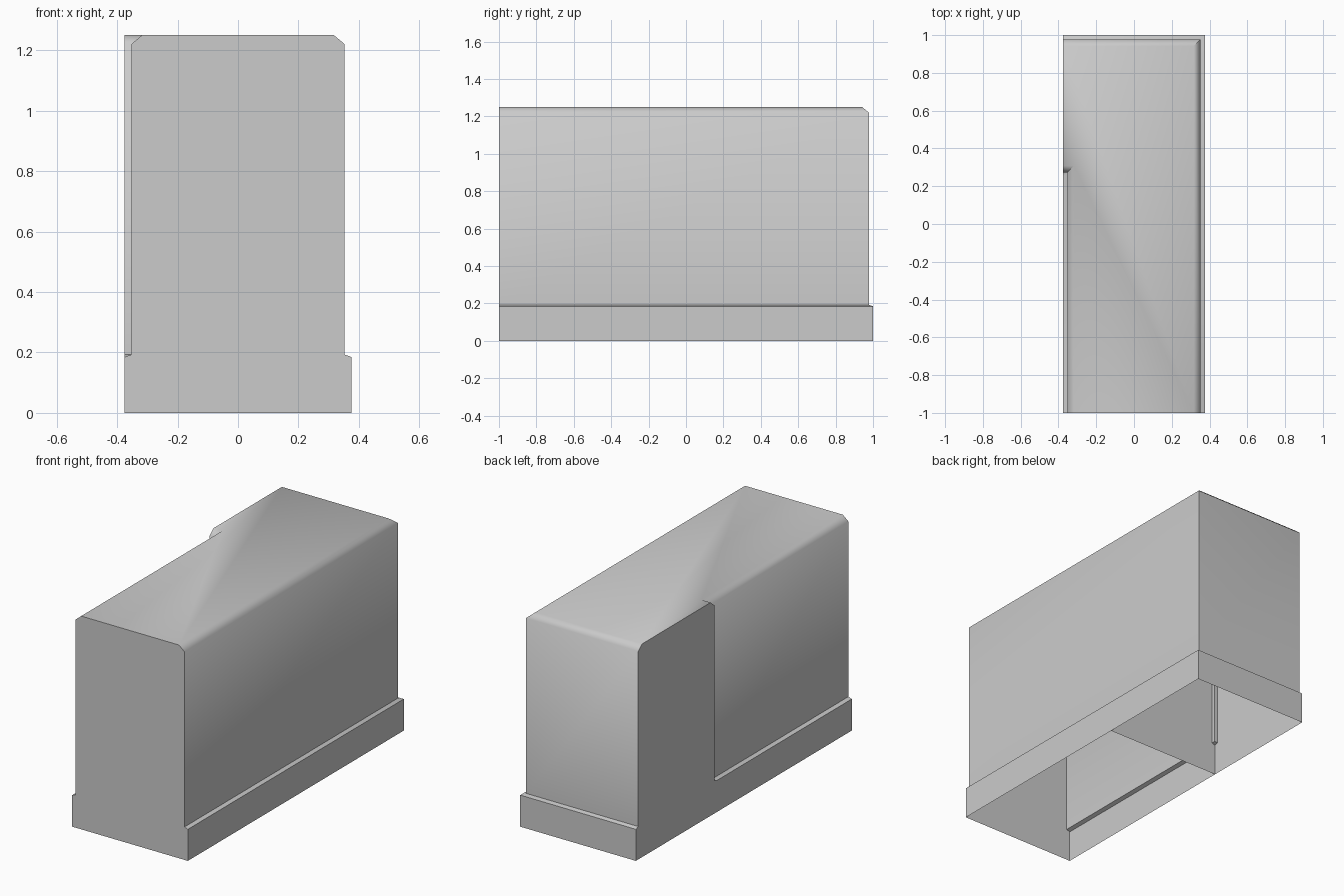
import bpy, bmesh

if "Cube" in bpy.data.objects:
    bpy.data.objects.remove(bpy.data.objects["Cube"])

HW, HL, JOIN = 0.375, 1.0, 0.25   # half width, half length, start of the side junction
# wall profile: (inset from footprint, height)
PROFILE = [(0, 0), (0, 0.185), (0.022, 0.193), (0.022, 1.22), (0.058, 1.25)]


def make_object(name, bm):
    bmesh.ops.remove_doubles(bm, verts=bm.verts, dist=1e-5)
    bmesh.ops.recalc_face_normals(bm, faces=bm.faces)
    mesh = bpy.data.meshes.new(name)
    bm.to_mesh(mesh)
    bm.free()
    ob = bpy.data.objects.new(name, mesh)
    bpy.context.collection.objects.link(ob)
    return ob


def ring(d):
    # front end and side junction stay flat; the other walls follow the inset
    return [(-HW + d, -HL), (HW - d, -HL), (HW - d, HL - d),
            (-HW, HL - d), (-HW, JOIN + d), (-HW + d, JOIN + d)]


# Outer shell: lofted wall profile, closed on top and open underneath
bm = bmesh.new()
loops = [[bm.verts.new((x, y, z)) for x, y in ring(d)] for d, z in PROFILE]
for low, high in zip(loops, loops[1:]):
    for i in range(6):
        j = (i + 1) % 6
        bm.faces.new((low[i], low[j], high[j], high[i]))
bm.faces.new(loops[-1])
shell = make_object("wall_shell", bm)

bpy.context.view_layer.objects.active = shell
shell.select_set(True)
bpy.ops.object.shade_smooth_by_angle(angle=0.92)
shell.select_set(False)

# Inner partition where the two wall sections meet
bm = bmesh.new()
right = [bm.verts.new((HW - d, JOIN, z)) for d, z in PROFILE]
left = [bm.verts.new((-HW + d, JOIN, z)) for d, z in PROFILE]
bm.faces.new(right + left[::-1])
make_object("inner_partition", bm)
